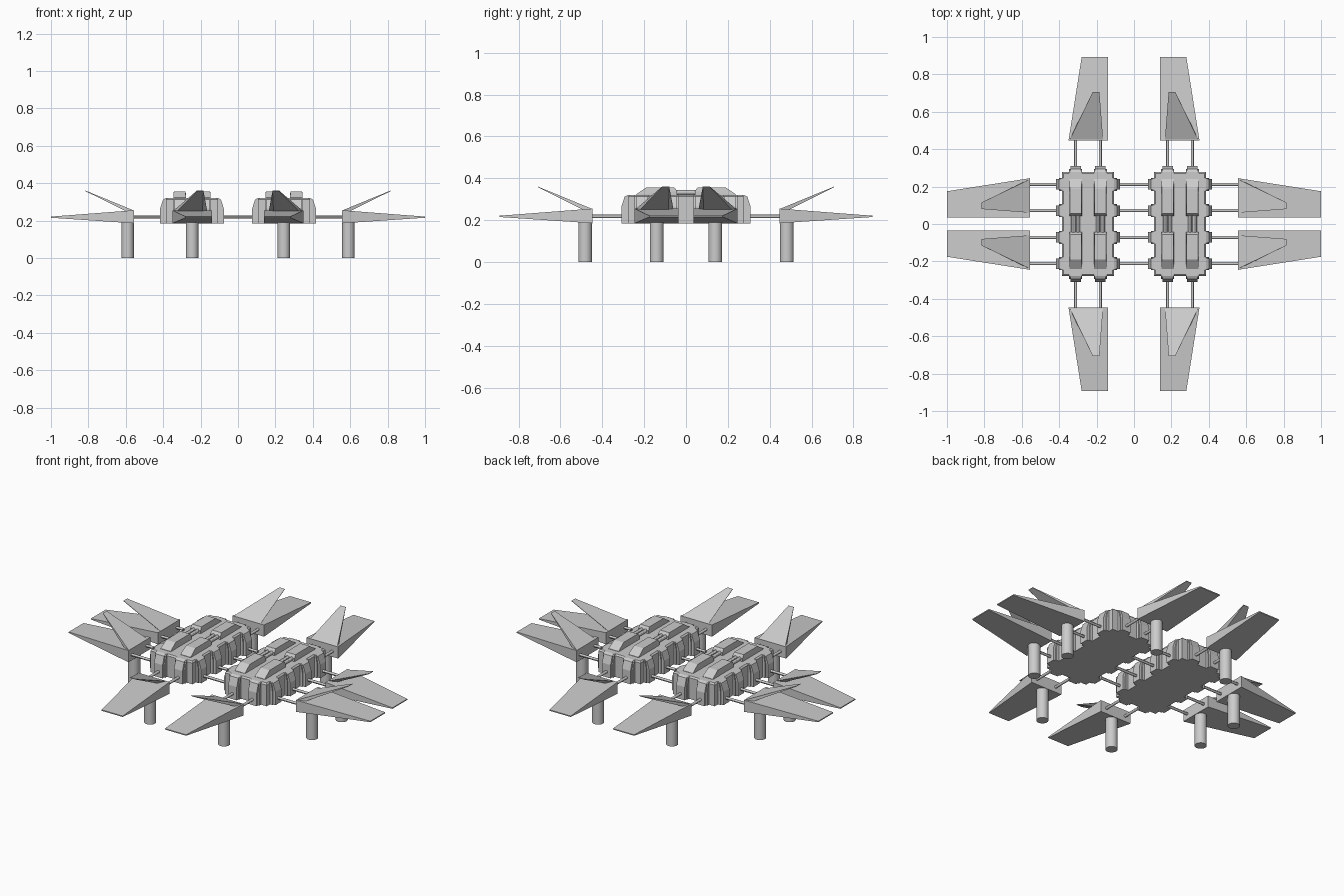
import bpy, bmesh
from mathutils import Vector

cube = bpy.data.objects.get("Cube")
if cube:
    bpy.data.objects.remove(cube, do_unlink=True)

grey = bpy.data.materials.new("hull grey")
grey.use_nodes = True
colour = (0.6, 0.6, 0.6, 1)
grey.diffuse_color = colour
grey.node_tree.nodes["Principled BSDF"].inputs["Base Color"].default_value = colour


def hull(name, points):
    """Convex solid around a few corner points."""
    bm = bmesh.new()
    for p in points:
        bm.verts.new(p)
    bmesh.ops.convex_hull(bm, input=bm.verts[:])
    bmesh.ops.dissolve_limit(bm, angle_limit=0.01, verts=bm.verts[:], edges=bm.edges[:])
    bmesh.ops.recalc_face_normals(bm, faces=bm.faces[:])
    mesh = bpy.data.meshes.new(name)
    bm.to_mesh(mesh)
    bm.free()
    mesh.materials.append(grey)
    obj = bpy.data.objects.new(name, mesh)
    bpy.context.collection.objects.link(obj)
    return obj


def cylinder(name, start, end, radius, sides=16):
    start, end = Vector(start), Vector(end)
    axis = end - start
    bpy.ops.mesh.primitive_cylinder_add(
        vertices=sides, radius=radius, depth=axis.length, location=(start + end) / 2,
        rotation=axis.to_track_quat('Z', 'Y').to_euler())
    obj = bpy.context.object
    obj.name = name
    obj.data.materials.append(grey)
    bpy.ops.object.shade_smooth_by_angle()


BOTTOM, TOP, ROD_Z = 0.185, 0.32, 0.218
BODY_X, HALF_W, HALF_L = 0.246, 0.139, 0.278
SIDE_RODS = (0.072, 0.212)
END_RODS = (-0.066, 0.066)


def wing(place):
    """Wing, fin and leg; place maps (outward, across, z) to the model."""
    hull("wing", [place(*p) for p in (
        (0, 0, BOTTOM), (0, 0.21, BOTTOM), (0, 0, 0.255), (0, 0.21, 0.255),
        (0.445, 0, 0.215), (0.445, 0.14, 0.215), (0.445, 0, 0.221), (0.445, 0.14, 0.221))])
    hull("wing_fin", [place(*p) for p in (
        (0, 0.205, 0.253), (0, 0.025, 0.253), (0.035, 0.19, 0.245), (0.035, 0.05, 0.245),
        (0.26, 0.08, 0.36), (0.26, 0.045, 0.36), (0.26, 0.08, 0.357), (0.26, 0.045, 0.357))])
    cylinder("leg", place(0.035, 0.105, 0), place(0.035, 0.105, 0.2), 0.033, 24)


def rib(place):
    """Two stacked armour ribs with sloping tops; place maps (outward, across, z)."""
    for name, width, depth in (("wide_rib", 0.07, 0.016), ("narrow_rib", 0.056, 0.031)):
        profile = ((-0.03, BOTTOM), (depth, BOTTOM), (depth, 0.265),
                   (depth * 0.5, 0.312), (0, TOP), (-0.03, TOP))
        hull(name, [place(d, s * width / 2, z) for s in (-1, 1) for d, z in profile])


# Wings on all four sides
for sx in (-1, 1):
    for sy in (-1, 1):
        wing(lambda u, v, z: (sx * (0.555 + u), sy * (0.035 + v), z))
        wing(lambda u, v, z: (sx * (0.14 + v), sy * (0.447 + u), z))

# Rods through both bodies from wing to wing
for sy in (-1, 1):
    for y in SIDE_RODS:
        cylinder("cross_rod", (-0.57, sy * y, ROD_Z), (0.57, sy * y, ROD_Z), 0.008, 12)

for sx in (-1, 1):
    cx = sx * BODY_X

    # Main body, with a small chamfer round the top
    hull("body", [(cx + a * (HALF_W - inset), b * (HALF_L - inset), z)
                  for a in (-1, 1) for b in (-1, 1)
                  for inset, z in ((0, BOTTOM), (0, TOP - 0.008), (0.008, TOP))])

    # Ribs on the long sides
    for a in (-1, 1):
        for b in (-1, 1):
            for y in SIDE_RODS:
                rib(lambda u, v, z: (cx + a * (HALF_W + u), b * y + v, z))

    for x in END_RODS:
        rx = cx + x
        cylinder("long_rod", (rx, -0.46, ROD_Z), (rx, 0.46, ROD_Z), 0.008, 12)
        for b in (-1, 1):
            # Ribs on the short ends
            rib(lambda u, v, z: (rx + v, b * (HALF_L + u), z))
            # Raised roof blocks with sloping ends
            hull("roof_block", [(rx + a * w, b * y, z) for a in (-1, 1) for w, y, z in (
                (0.034, 0.24, 0.31), (0.034, 0.24, 0.322), (0.031, 0.19, 0.356),
                (0.031, 0.055, 0.356), (0.034, 0.042, 0.338), (0.034, 0.042, 0.31))])
        # Pipes joining the roof blocks
        for a in (-1, 1):
            cylinder("roof_pipe", (rx + a * 0.013, -0.07, 0.332),
                     (rx + a * 0.013, 0.07, 0.332), 0.011, 12)
